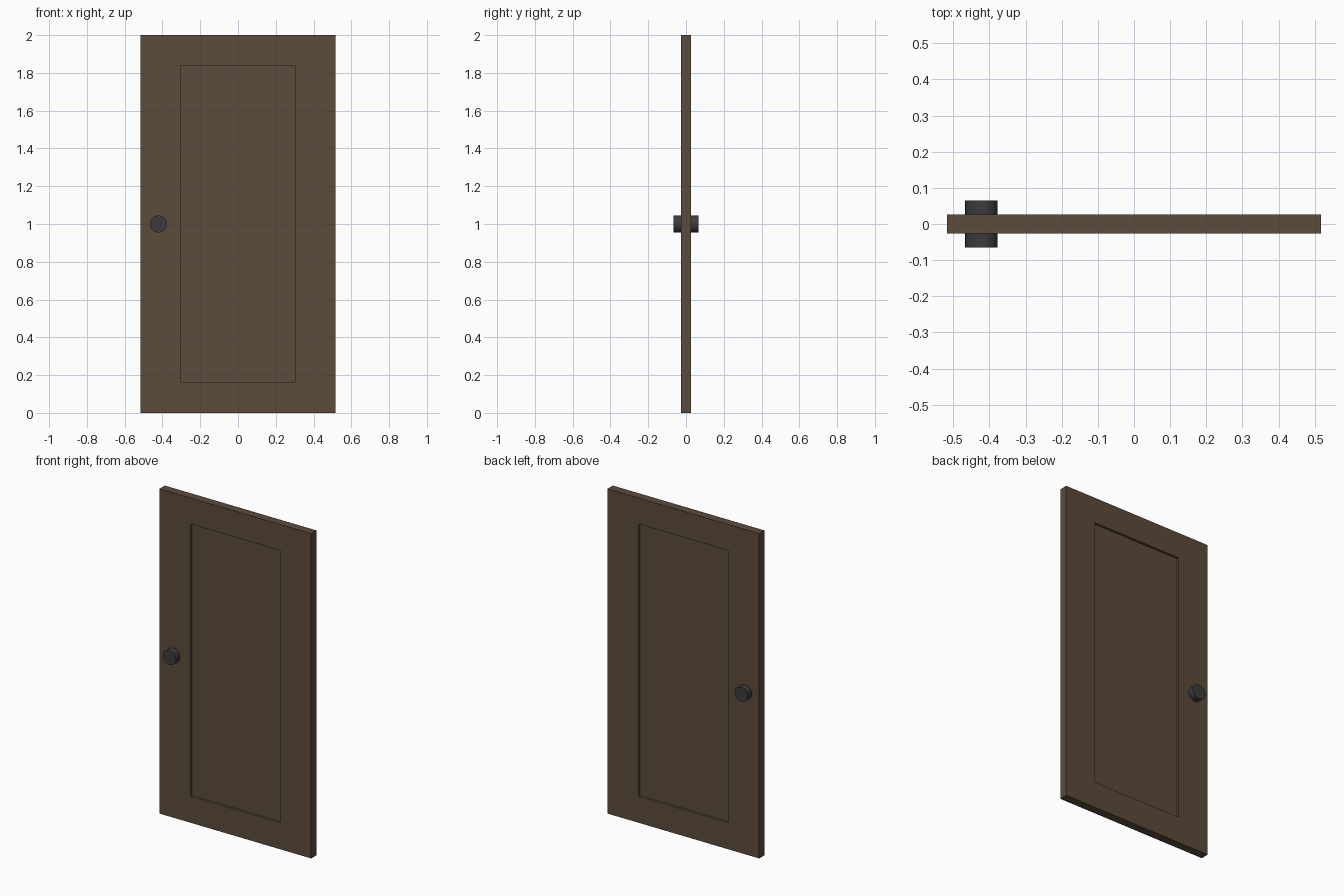
import bpy, bmesh, math
from mathutils import Matrix, Vector

if "Cube" in bpy.data.objects:
    bpy.data.objects.remove(bpy.data.objects["Cube"])

W, T, H = 0.517, 0.026, 2.0          # half width, half thickness, height
PX, PZ0, PZ1, DEPTH = 0.305, 0.163, 1.84, 0.015


def material(name, rgb):
    m = bpy.data.materials.new(name)
    m.diffuse_color = (*rgb, 1)
    m.use_nodes = True
    m.node_tree.nodes["Principled BSDF"].inputs["Base Color"].default_value = m.diffuse_color
    return m


def make(name, bm, mat):
    me = bpy.data.meshes.new(name)
    bmesh.ops.recalc_face_normals(bm, faces=bm.faces)
    bm.to_mesh(me)
    bm.free()
    ob = bpy.data.objects.new(name, me)
    bpy.context.collection.objects.link(ob)
    me.materials.append(mat)
    return ob


wood = material("dark brown wood", (0.107, 0.07, 0.044))
metal = material("dark grey metal", (0.045, 0.045, 0.048))


# door slab with a sunken panel on both sides
def rect(bm, x, z0, z1, y):
    return [bm.verts.new(p) for p in ((-x, y, z0), (x, y, z0), (x, y, z1), (-x, y, z1))]


bm = bmesh.new()
loops = [rect(bm, PX, PZ0, PZ1, -T + DEPTH), rect(bm, PX, PZ0, PZ1, -T), rect(bm, W, 0, H, -T),
         rect(bm, W, 0, H, T), rect(bm, PX, PZ0, PZ1, T), rect(bm, PX, PZ0, PZ1, T - DEPTH)]
for a, b in zip(loops, loops[1:]):
    for i in range(4):
        j = (i + 1) % 4
        bm.faces.new((a[i], a[j], b[j], b[i]))
bm.faces.new(loops[0])
bm.faces.new(loops[-1])
make("door_slab", bm, wood)

# round knob on each side
for name, s in (("front_knob", -1), ("back_knob", 1)):
    bm = bmesh.new()
    y0, y1 = T - 0.002, 0.065
    bmesh.ops.create_cone(
        bm, cap_ends=True, segments=32, radius1=0.045, radius2=0.045, depth=y1 - y0,
        matrix=Matrix.Translation((-0.422, s * (y0 + y1) / 2, 1.0)) @ Matrix.Rotation(math.pi / 2, 4, 'X'))
    ob = make(name, bm, metal)
    bpy.ops.object.select_all(action='DESELECT')
    ob.select_set(True)
    bpy.context.view_layer.objects.active = ob
    bpy.ops.object.shade_smooth_by_angle(angle=math.radians(40))
